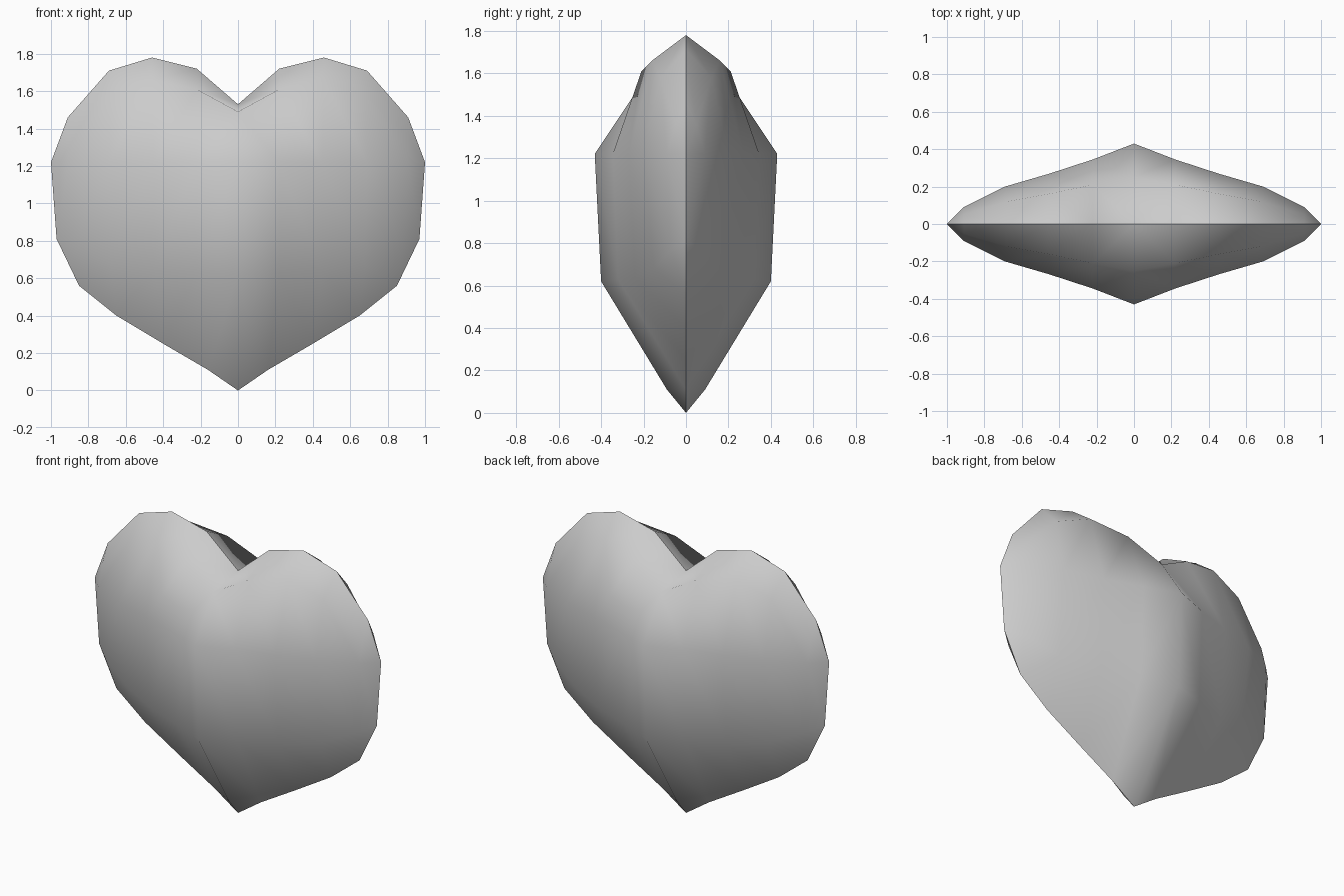
import bpy
import bmesh

if "Cube" in bpy.data.objects:
    bpy.data.objects.remove(bpy.data.objects["Cube"], do_unlink=True)

# Material
grey = bpy.data.materials.new("light_grey")
grey.use_nodes = True
colour = (0.6, 0.6, 0.6, 1)
grey.diffuse_color = colour
grey.node_tree.nodes["Principled BSDF"].inputs["Base Color"].default_value = colour

# Columns of the back left quarter, from the middle ridge out to the side,
# each running from the top rim to the bottom rim
TIP, SIDE_HIGH, SIDE_LOW = (0, 0, 0), (1, 0, 1.22), (.97, 0, .81)
columns = [
    [(0, 0, 1.53), (0, .25, 1.49), (0, .43, 1.22), (0, .4, .62), (0, .09, .11), TIP],
    [(.22, 0, 1.72), (.22, .21, 1.61), (.22, .345, 1.22), (.22, .32, .63)] + [(.16, 0, .11)] * 2,
    [(.46, 0, 1.78), (.46, .16, 1.66), (.45, .27, 1.22), (.45, .24, .64)] + [(.4, 0, .25)] * 2,
    [(.69, 0, 1.71), (.68, .12, 1.58), (.69, .2, 1.22), (.68, .15, .68)] + [(.65, 0, .4)] * 2,
    [(.91, 0, 1.46), (.91, .05, 1.36), (.91, .09, 1.22), (.88, .07, .77)] + [(.85, 0, .56)] * 2,
    [SIDE_HIGH] * 3 + [SIDE_LOW] * 3,
]

# Skin the grid, dropping collapsed corners
bm = bmesh.new()
verts = {p: bm.verts.new(p) for column in columns for p in column}
for near, far in zip(columns, columns[1:]):
    for i in range(len(near) - 1):
        corners = list(dict.fromkeys((near[i], near[i + 1], far[i + 1], far[i])))
        if len(corners) > 2:
            bm.faces.new([verts[p] for p in corners])
bmesh.ops.recalc_face_normals(bm, faces=bm.faces)
if sum(f.normal.y for f in bm.faces) < 0:
    bmesh.ops.reverse_faces(bm, faces=bm.faces)

# Smooth surface with a sharp rim
for face in bm.faces:
    face.smooth = True
for edge in bm.edges:
    edge.smooth = any(abs(v.co.y) > .001 for v in edge.verts)

mesh = bpy.data.meshes.new("heart_body")
bm.to_mesh(mesh)
bm.free()
mesh.materials.append(grey)
heart = bpy.data.objects.new("heart_body", mesh)
bpy.context.collection.objects.link(heart)

# Mirror into the full heart
mirror = heart.modifiers.new("mirror", 'MIRROR')
mirror.use_axis = (True, True, False)
mirror.merge_threshold = .001
